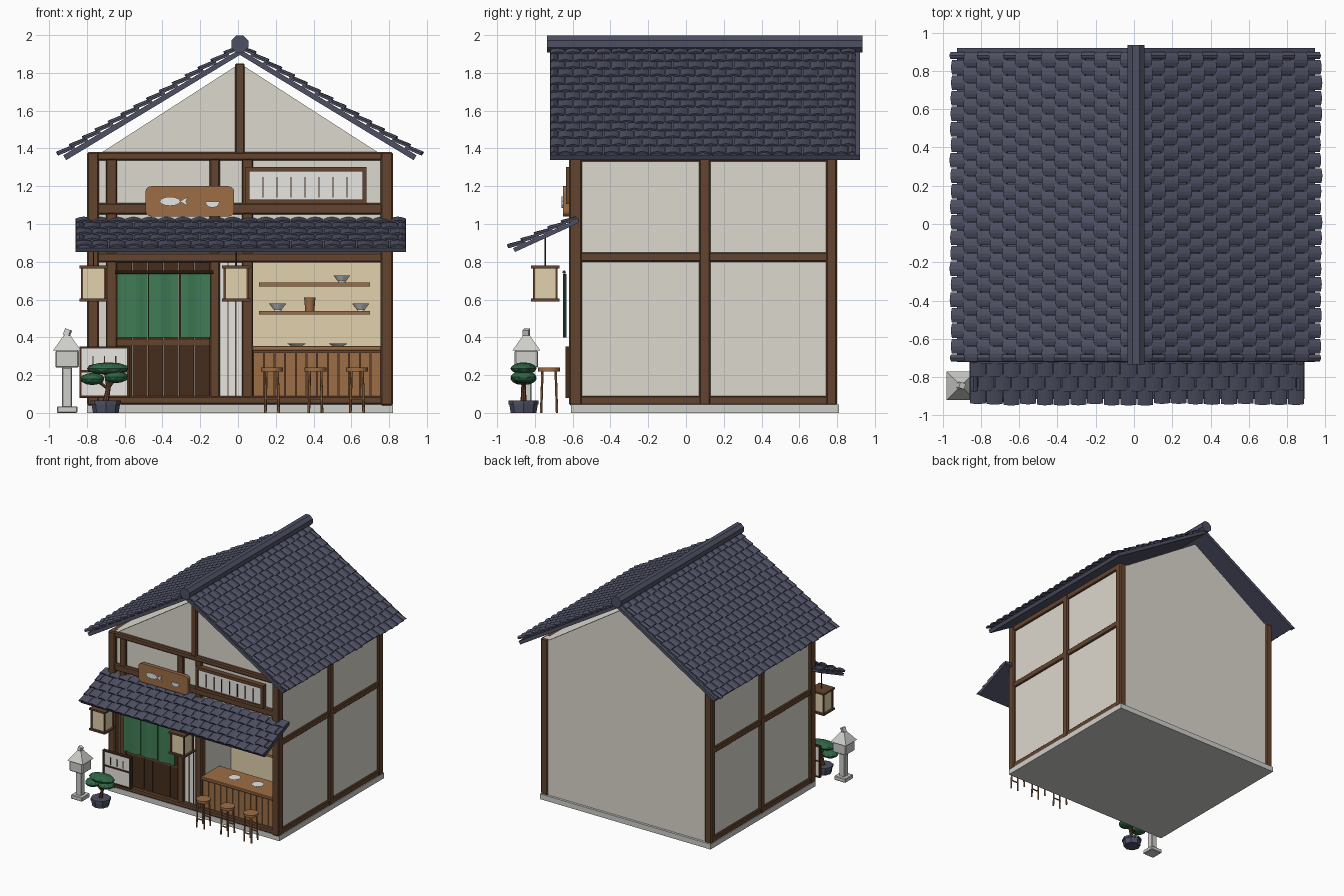
import bpy, bmesh, math, random
from mathutils import Vector as V

if "Cube" in bpy.data.objects:
    bpy.data.objects.remove(bpy.data.objects["Cube"])

random.seed(4)

def mat(name, r, g, b):
    m = bpy.data.materials.new(name)
    m.diffuse_color = (r, g, b, 1)
    m.use_nodes = True
    m.node_tree.nodes["Principled BSDF"].inputs["Base Color"].default_value = m.diffuse_color
    return m

SLATE = mat("slate blue", .075, .08, .125)
WOOD = mat("brown timber", .125, .058, .028)
DARK = mat("dark wood", .06, .026, .012)
LIGHT = mat("light wood", .34, .155, .06)
PLASTER = mat("plaster", .72, .69, .62)
CREAM = mat("cream paper", .76, .64, .42)
GREEN = mat("curtain green", .05, .2, .09)
LEAF = mat("leaf green", .03, .13, .06)
STONE = mat("pale stone", .62, .62, .6)
WHITE = mat("white", .82, .81, .78)

def finish(name, m, bm, smooth=False):
    bmesh.ops.recalc_face_normals(bm, faces=bm.faces[:])
    me = bpy.data.meshes.new(name)
    bm.to_mesh(me)
    bm.free()
    me.materials.append(m)
    ob = bpy.data.objects.new(name, me)
    bpy.context.collection.objects.link(ob)
    if smooth:
        for p in me.polygons:
            p.use_smooth = True
        me.set_sharp_from_angle(angle=math.radians(40))
    return ob

def box(name, m, x0, x1, y0, y1, z0, z1, bevel=0):
    bm = bmesh.new()
    bmesh.ops.create_cube(bm, size=1)
    for v in bm.verts:
        v.co = V((x0 + (v.co.x + .5) * (x1 - x0), y0 + (v.co.y + .5) * (y1 - y0), z0 + (v.co.z + .5) * (z1 - z0)))
    if bevel:
        bmesh.ops.bevel(bm, geom=bm.edges[:], offset=bevel, segments=1, affect='EDGES')
    return finish(name, m, bm)

def prism(name, m, pts, vec):
    bm = bmesh.new()
    f = bm.faces.new([bm.verts.new(p) for p in pts])
    r = bmesh.ops.extrude_face_region(bm, geom=[f])
    for v in r['geom']:
        if isinstance(v, bmesh.types.BMVert):
            v.co += V(vec)
    return finish(name, m, bm)

def rod(name, m, a, b, r0, r1=None, n=8, turn=0):
    a, b = V(a), V(b)
    bm = bmesh.new()
    bmesh.ops.create_cone(bm, cap_ends=True, segments=n, radius1=r0, radius2=r0 if r1 is None else r1, depth=(b - a).length)
    q = (b - a).to_track_quat('Z', 'Y')
    c, s = math.cos(turn), math.sin(turn)
    for v in bm.verts:
        x, y, z = v.co
        v.co = q @ V((x * c - y * s, x * s + y * c, z)) + (a + b) / 2
    return finish(name, m, bm, n > 8)

def tiles(name, origin, u, v, width, depth, cols, rows):
    # staggered rows of arched roof tiles
    o, u, v = V(origin), V(u).normalized(), V(v).normalized()
    n = u.cross(v).normalized()
    n = n if n.z > 0 else -n
    bm = bmesh.new()
    w, s, K = width / cols, depth / rows, 4
    for r in range(rows):
        for c in range(cols + r % 2):
            c0 = (c - .5 * (r % 2)) * w
            u0, u1 = max(c0, 0) + .002, min(c0 + w, width) - .002
            v0, v1 = max(r * s - .015, 0), (r + 1) * s + random.uniform(-.005, .005)
            ring = []
            for vv, lift in ((v0, .0), (v1, .014)):
                top = [o + u * (u0 + (u1 - u0) * k / K) + v * vv + n * (lift + .008 + .011 * math.sin(math.pi * k / K)) for k in range(K + 1)]
                bot = [p - n * .011 for p in reversed(top)]
                ring.append([bm.verts.new(p) for p in top + bot])
            m = len(ring[0])
            for k in range(m):
                bm.faces.new((ring[0][k], ring[0][(k + 1) % m], ring[1][(k + 1) % m], ring[1][k]))
            bm.faces.new(ring[0])
            bm.faces.new(ring[1])
    return finish(name, SLATE, bm)

# plinth and plaster shell
box("plinth", STONE, -.8, .82, -.61, .81, 0, .045)
box("back_wall", PLASTER, -.78, .80, .74, .79, .04, 1.38)
box("left_wall", PLASTER, -.78, -.75, -.58, .78, .04, 1.38)
box("right_wall", PLASTER, .77, .80, -.58, .78, .04, 1.38)
box("front_upper_wall", PLASTER, -.78, .80, -.59, -.55, .80, 1.38)
box("ceiling", PLASTER, -.78, .80, -.58, .78, 1.35, 1.38)
for nm, y in (("front_gable", -.59), ("back_gable", .76)):
    prism(nm, PLASTER, [(-.72, y, 1.38), (.74, y, 1.38), (.01, y, 1.85)], (0, .03, 0))

# timber posts and beams
for y0, y1 in ((-.62, -.55), (.07, .13), (.74, .80)):
    for x0, x1 in ((-.80, -.735), (.755, .82)):
        box("post", WOOD, x0, x1, y0, y1, .04, 1.38, .008)
for z0, z1 in ((.04, .09), (.80, .85), (1.33, 1.38)):
    box("left_rail", WOOD, -.795, -.75, -.58, .77, z0, z1, .006)
    box("right_rail", WOOD, .77, .815, -.58, .77, z0, z1, .006)
for z0, z1 in ((.045, .09), (.795, .85), (1.05, 1.11), (1.335, 1.38)):
    box("front_beam", WOOD, -.79, .81, -.615, -.56, z0, z1, .008)
for x0, x1, z1 in ((-.70, -.64, 1.37), (-.15, -.095, 1.37), (.02, .08, 1.37)):
    box("front_post", WOOD, x0, x1, -.61, -.55, .05, z1, .007)
box("gable_post", WOOD, -.015, .035, -.615, -.57, 1.37, 1.85, .006)

# main roof: slabs, tiles and ridge
for nm, sx in (("left", -1), ("right", 1)):
    prism(nm + "_roof_slab", SLATE, [(.01, -.72, 1.925), (.01 + sx * .935, -.72, 1.364),
          (.01 + sx * .92, -.72, 1.338), (.01, -.72, 1.895)], (0, 1.64, 0))
    tiles(nm + "_roof_tiles", (.01, -.72, 1.927), (0, 1, 0), (sx * .955, 0, -.573), 1.62, 1.112, 20, 14)
rod("ridge", SLATE, (.01, -.735, 1.953), (.01, .935, 1.953), .049, n=8, turn=math.pi / 8)

# awning over the shop front
prism("awning_slab", SLATE, [(-.86, -.57, 1.028), (-.86, -.915, .872), (-.86, -.905, .852), (-.86, -.57, 1.005)], (1.75, 0, 0))
tiles("awning_tiles", (-.86, -.575, 1.022), (1, 0, 0), (0, -.355, -.158), 1.75, .39, 20, 5)

# entrance: door, narrow screen, curtain
for i in range(6):
    box("door_plank", DARK, -.64 + i * .082, -.561 + i * .082, -.59, -.56, .08, .80)
box("door_rail", WOOD, -.64, -.15, -.597, -.57, .36, .385)
box("side_screen", WHITE, -.097, .022, -.585, -.56, .09, .80)
for x in (-.055, -.015):
    box("screen_bar", WOOD, x, x + .006, -.592, -.58, .09, .80)
rod("curtain_rod", DARK, (-.65, -.645, .745), (-.13, -.645, .745), .009)
for x in (-.64, -.475, -.305):
    wave = [(x + .16 * k / 8, -.645 + .007 * math.sin(k * .9 + x * 9), .40) for k in range(9)]
    prism("curtain_panel", GREEN, wave + [(a, b + .005, c) for a, b, c in reversed(wave)], (0, 0, .335))

# counter bay
box("bay_back_wall", CREAM, .07, .78, -.2, -.17, .045, .82)
box("bay_side_wall", PLASTER, .04, .075, -.57, -.17, .045, .82)
box("bay_ceiling", PLASTER, .05, .78, -.57, -.17, .80, .83)
box("counter_body", WOOD, .08, .76, -.575, -.40, .06, .33)
for i in range(12):
    box("counter_slat", LIGHT, .083 + i * .0565, .134 + i * .0565, -.59, -.57, .09, .32)
box("counter_top", LIGHT, .075, .765, -.61, -.36, .33, .355, .004)
for z in (.52, .67):
    box("shelf", LIGHT, .11, .70, -.30, -.2, z, z + .02)
for x, z in ((.55, .69), (.21, .54), (.65, .54)):
    rod("bowl_foot", WHITE, (x, -.25, z), (x, -.25, z + .008), .02, n=12)
    rod("bowl", WHITE, (x, -.25, z + .008), (x, -.25, z + .038), .022, .045, 12)
rod("cup", LIGHT, (.38, -.25, .54), (.38, -.25, .61), .024, .03, 12)
for x in (.31, .53):
    rod("plate", WHITE, (x, -.49, .355), (x, -.49, .367), .03, .05, 12)

# stools
for x in (.18, .41, .63):
    rod("stool_seat", LIGHT, (x, -.725, .22), (x, -.725, .24), .058, n=12)
    for a in (-1, 1):
        for b in (-1, 1):
            rod("stool_leg", LIGHT, (x + a * .035, -.725 + b * .042, 0), (x + a * .03, -.725 + b * .035, .222), .007, n=6)
        box("stool_rung", LIGHT, x - .034, x + .034, -.729 + a * .04, -.721 + a * .04, .07, .078)

# hanging sign with fish and bowl plates
sign = []
for cx, cz, a0 in ((-.05, 1.17, 0), (-.46, 1.17, 90), (-.46, 1.07, 180), (-.05, 1.07, 270)):
    sign += [(cx + .03 * math.cos(math.radians(a0 + d)), -.65, cz + .03 * math.sin(math.radians(a0 + d))) for d in (0, 30, 60, 90)]
prism("sign_board", LIGHT, sign, (0, .03, 0))
prism("fish_body", WHITE, [(-.36 + .055 * math.cos(t * math.pi / 6), -.659, 1.12 + .024 * math.sin(t * math.pi / 6)) for t in range(12)], (0, .009, 0))
prism("fish_tail", WHITE, [(-.31, -.659, 1.12), (-.265, -.659, 1.145), (-.275, -.659, 1.12), (-.265, -.659, 1.095)], (0, .009, 0))
prism("sign_bowl", WHITE, [(-.135 + .038 * math.cos(t * math.pi / 6), -.659, 1.12 - .034 * math.sin(t * math.pi / 6)) for t in range(7)], (0, .009, 0))

# upper window
box("window_paper", WHITE, .05, .67, -.62, -.58, 1.11, 1.29)
for z in (1.105, 1.277):
    box("window_rail", WOOD, .04, .68, -.635, -.58, z, z + .025)
for x in (.04, .66):
    box("window_stile", WOOD, x, x + .02, -.635, -.58, 1.105, 1.30)
for i in range(7):
    box("window_bar", DARK, .13 + i * .074, .136 + i * .074, -.626, -.61, 1.14, 1.25)

# low notice panel beside the door
box("panel_paper", WHITE, -.835, -.58, -.63, -.615, .09, .345)
for z in (.08, .215, .34):
    box("panel_rail", DARK, -.84, -.575, -.637, -.612, z, z + .012)
for x in (-.84, -.587):
    box("panel_stile", DARK, x, x + .012, -.637, -.612, .08, .352)
for i in range(3):
    box("panel_mark", DARK, -.77 + i * .06, -.764 + i * .06, -.636, -.625, .24, .30)

# hanging lanterns
for x in (-.765, -.01):
    y = -.745
    box("lantern_paper", CREAM, x - .058, x + .058, y - .058, y + .058, .605, .765)
    for z in (.59, .765):
        box("lantern_cap", WOOD, x - .075, x + .075, y - .075, y + .075, z, z + .015)
    for a in (-1, 1):
        for b in (-1, 1):
            rod("lantern_edge", WOOD, (x + a * .06, y + b * .06, .6), (x + a * .06, y + b * .06, .77), .008, n=4, turn=math.pi / 4)
    rod("lantern_hanger", DARK, (x, y, .775), (x, y, .93), .004, n=6)

# stone lantern
X, Y = -.905, -.845
box("stone_base", STONE, X - .054, X + .054, Y - .054, Y + .054, 0, .035, .005)
box("stone_pillar", STONE, X - .026, X + .026, Y - .026, Y + .026, .03, .24, .004)
box("stone_box", STONE, X - .062, X + .062, Y - .062, Y + .062, .24, .33, .006)
rod("stone_roof", STONE, (X, Y, .33), (X, Y, .41), .105, .025, 4, math.pi / 4)
rod("stone_finial", STONE, (X - .004, Y, .408), (X + .008, Y, .442), .022, n=4, turn=.5)

# potted pine
X, Y = -.70, -.86
rod("pot", SLATE, (X, Y, 0), (X, Y, .05), .068, .076, 8)
rod("pot_rim", SLATE, (X, Y, .045), (X, Y, .065), .08, n=8)
rod("trunk_lower", WOOD, (X, Y, .06), (X + .015, Y, .14), .016, .012)
rod("trunk_upper", WOOD, (X + .015, Y, .135), (X - .005, Y, .23), .012, .008)
for a, z in ((-.06, .18), (.06, .19)):
    rod("branch", WOOD, (X + .01, Y, .13), (X + a, Y, z), .009, .006)
for dx, z, rx in ((.01, .235, .115), (-.07, .18, .065), (.055, .19, .065)):
    bm = bmesh.new()
    bmesh.ops.create_icosphere(bm, subdivisions=2, radius=1)
    for v in bm.verts:
        v.co = V((X + dx + v.co.x * rx, Y + v.co.y * .07, z + v.co.z * .033))
    finish("foliage", LEAF, bm)
